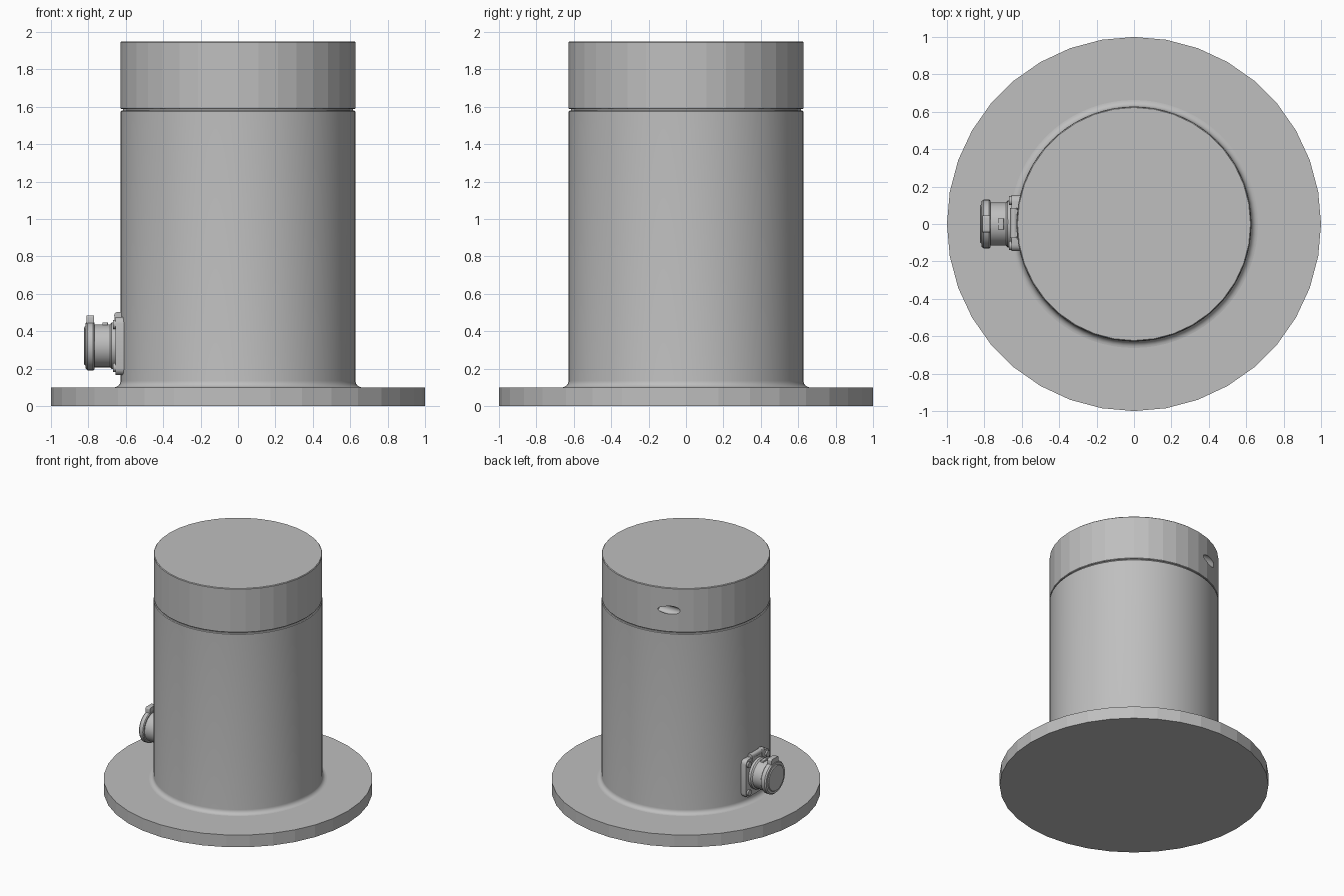
import bpy
import bmesh
from math import radians, pi, cos, sin
from mathutils import Matrix, Vector

default = bpy.data.objects.get("Cube")
if default:
    bpy.data.objects.remove(default, do_unlink=True)

GREY = (0.52, 0.52, 0.52, 1.0)
metal = bpy.data.materials.new("grey metal")
metal.use_nodes = True
metal.diffuse_color = GREY
metal.node_tree.nodes["Principled BSDF"].inputs["Base Color"].default_value = GREY

ALONG_X = Matrix.Rotation(radians(-90), 4, 'Y')   # local +z points to -x


def finish(name, bm, smooth=None):
    bmesh.ops.recalc_face_normals(bm, faces=bm.faces)
    mesh = bpy.data.meshes.new(name)
    bm.to_mesh(mesh)
    bm.free()
    mesh.materials.append(metal)
    obj = bpy.data.objects.new(name, mesh)
    bpy.context.collection.objects.link(obj)
    if smooth:
        select(obj)
        bpy.ops.object.shade_smooth_by_angle(angle=radians(smooth))
    return obj


def select(obj):
    bpy.ops.object.select_all(action='DESELECT')
    obj.select_set(True)
    bpy.context.view_layer.objects.active = obj


def lathe(name, profile, sides, smooth=None, matrix=Matrix()):
    """Revolve (radius, height) points around z; both ends lie on the axis."""
    bm = bmesh.new()
    verts = [bm.verts.new((r, 0, z)) for r, z in profile]
    edges = [bm.edges.new(pair) for pair in zip(verts, verts[1:])]
    bmesh.ops.spin(bm, geom=verts + edges, cent=(0, 0, 0), axis=(0, 0, 1),
                   angle=2 * pi, steps=sides, use_merge=True)
    bmesh.ops.remove_doubles(bm, verts=bm.verts, dist=1e-5)
    bm.transform(matrix)
    return finish(name, bm, smooth)


def rod(name, radius, start, end, sides=24, smooth=40):
    start, end = Vector(start), Vector(end)
    axis = end - start
    bm = bmesh.new()
    bmesh.ops.create_cone(bm, cap_ends=True, segments=sides, radius1=radius,
                          radius2=radius, depth=axis.length)
    bm.transform(Matrix.Translation((start + end) / 2)
                 @ axis.to_track_quat('Z', 'Y').to_matrix().to_4x4())
    return finish(name, bm, smooth)


def box(name, size, centre, bevel=0.0, axis=None):
    """Box whose edges (optionally only those along one axis) are rounded."""
    bm = bmesh.new()
    bmesh.ops.create_cube(bm, size=1, matrix=Matrix.Translation(centre)
                          @ Matrix.Diagonal((*size, 1)))
    if bevel:
        edges = [e for e in bm.edges if axis is None or
                 abs((e.verts[0].co - e.verts[1].co).normalized()[axis]) > 0.9]
        bmesh.ops.bevel(bm, geom=edges, offset=bevel, segments=4,
                        profile=0.5, affect='EDGES')
    return finish(name, bm, 35)


def drill(target, cutters):
    for cutter in cutters:
        cutter.hide_render = True
        mod = target.modifiers.new("hole", 'BOOLEAN')
        mod.operation = 'DIFFERENCE'
        mod.solver = 'EXACT'
        mod.object = cutter
        select(target)
        bpy.ops.object.modifier_apply(modifier=mod.name)
        bpy.data.objects.remove(cutter, do_unlink=True)


# Base flange with four bolt holes and two blind pin holes underneath
flange = lathe("base_flange", [(0, 0), (1, 0), (1, 0.1), (0, 0.1)], 36)
cutters = [rod("bolt_cutter", 0.046, (x, y, -0.1), (x, y, 0.2))
           for x in (-0.635, 0.635) for y in (-0.635, 0.635)]
cutters += [rod("pin_cutter", r, (-0.11, y, -0.1), (-0.11, y, 0.07))
            for r, y in ((0.03, 0.585), (0.02, -0.585))]
drill(flange, cutters)

# Main cylinder: fillet at the foot, narrow neck under the cap
R = 0.628
fillet = [(R + 0.035 * (1 - cos(a)), 0.1 + 0.035 * (1 - sin(a)))
          for a in (radians(90 - 15 * i) for i in range(7))]
lathe("body_cylinder", [(0, 0.1)] + fillet[::1] +
      [(R, 0.135), (R, 1.575), (R - 0.005, 1.58), (R - 0.012, 1.58),
       (R - 0.012, 1.6), (0, 1.6)]
      if fillet[0][0] > fillet[-1][0] else
      [(0, 0.1)] + fillet[::-1] +
      [(R, 1.575), (R - 0.005, 1.58), (R - 0.012, 1.58),
       (R - 0.012, 1.6), (0, 1.6)], 72, 30)

# Cap with two spanner holes drilled sideways near its rim
cap = lathe("top_cap", [(0, 1.588), (R - 0.004, 1.588), (R, 1.592),
                        (R, 1.945), (R - 0.005, 1.95), (0, 1.95)], 36)
drill(cap, [rod("spanner_cutter", 0.033, (s * 0.14, s * -0.57, 1.768),
                (s * 0.9, s * -0.57, 1.768)) for s in (-1, 1)])

# Side connector: mounting plate, screws, barrel, lid and hinge
Z = 0.322
box("connector_plate", (0.045, 0.3, 0.31), (-0.6325, 0.005, Z), 0.035, 0)
for y in (-0.115, 0.125):
    for z in (Z - 0.115, Z + 0.115):
        rod("plate_screw", 0.024, (-0.64, y, z), (-0.668, y, z), 16)

at_side = Matrix.Translation((0, 0, Z)) @ ALONG_X
lathe("connector_barrel", [(0, 0.62), (0.125, 0.62), (0.125, 0.675),
                           (0.115, 0.685), (0.115, 0.78), (0, 0.78)],
      32, 30, at_side)
lathe("connector_lid", [(0, 0.768), (0.125, 0.768), (0.131, 0.774),
                        (0.131, 0.804), (0.122, 0.814), (0.105, 0.816),
                        (0.1, 0.822), (0, 0.824)], 32, 30, at_side)

box("barrel_key", (0.03, 0.06, 0.02), (-0.71, 0, Z + 0.115), 0.004)
box("lid_hinge_tab", (0.04, 0.09, 0.06), (-0.79, 0, Z + 0.133), 0.012, 0)
rod("hinge_pin", 0.02, (-0.642, -0.075, Z + 0.162), (-0.642, 0.085, Z + 0.162), 16)
for y in (-0.055, 0.065):
    box("hinge_ear", (0.045, 0.025, 0.06), (-0.6375, y, Z + 0.15), 0.012, 1)
